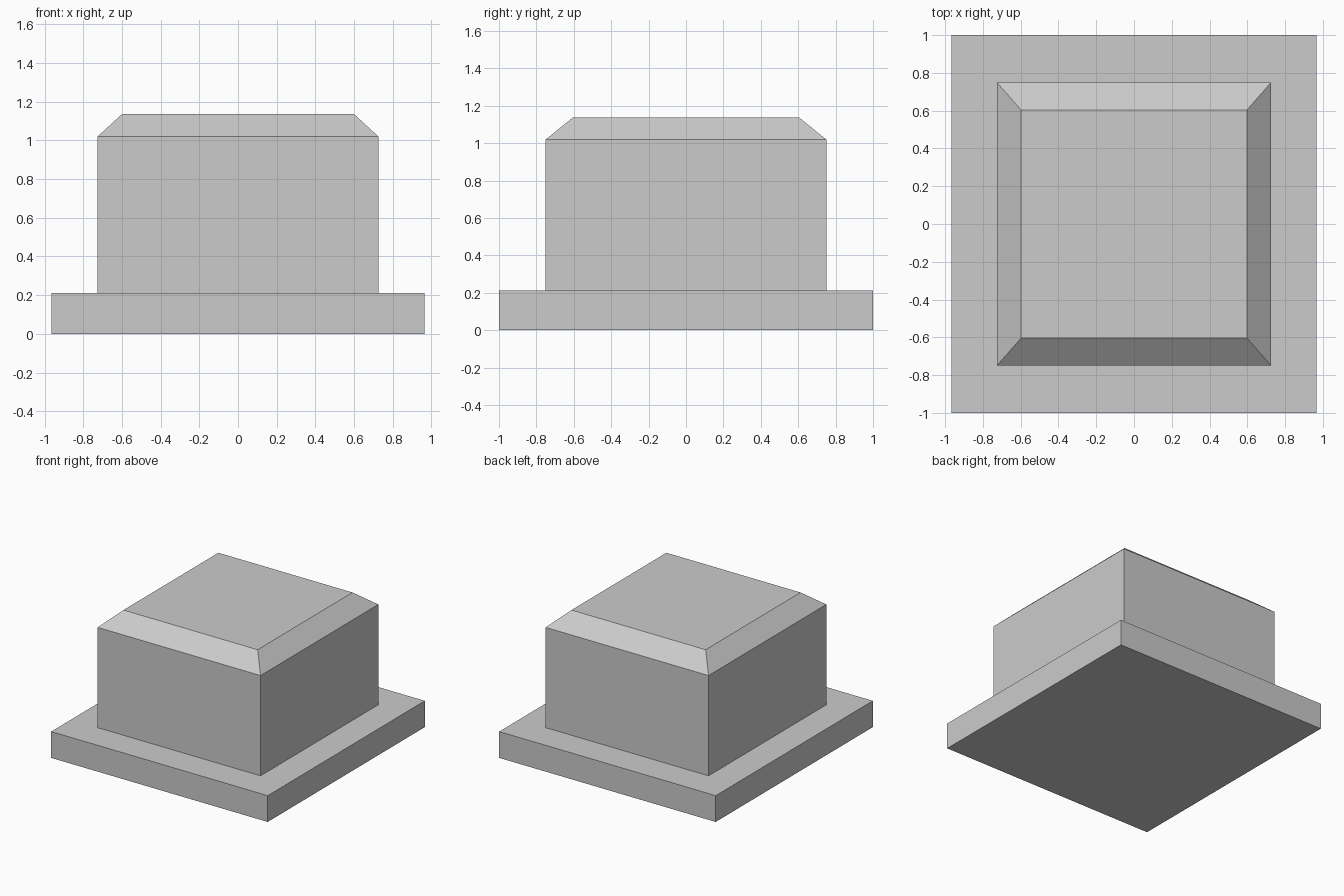
import bpy
import bmesh

if "Cube" in bpy.data.objects:
    bpy.data.objects.remove(bpy.data.objects["Cube"])


def stacked_block(name, levels):
    """Rectangular block lofted through (half_x, half_y, z) levels."""
    bm = bmesh.new()
    rings = [[bm.verts.new((sx * hx, sy * hy, z))
              for sx, sy in ((-1, -1), (1, -1), (1, 1), (-1, 1))]
             for hx, hy, z in levels]
    for low, high in zip(rings, rings[1:]):
        for i in range(4):
            j = (i + 1) % 4
            bm.faces.new((low[i], low[j], high[j], high[i]))
    bm.faces.new(rings[0][::-1])
    bm.faces.new(rings[-1])
    mesh = bpy.data.meshes.new(name)
    bm.to_mesh(mesh)
    bm.free()
    obj = bpy.data.objects.new(name, mesh)
    bpy.context.collection.objects.link(obj)
    return obj


# Wide flat plinth
stacked_block("base_plate", [(0.965, 1.0, 0.0), (0.965, 1.0, 0.212)])

# Upright block with sloped top edges
stacked_block("upper_block", [(0.726, 0.75, 0.212),
                              (0.726, 0.75, 1.02),
                              (0.598, 0.604, 1.138)])
